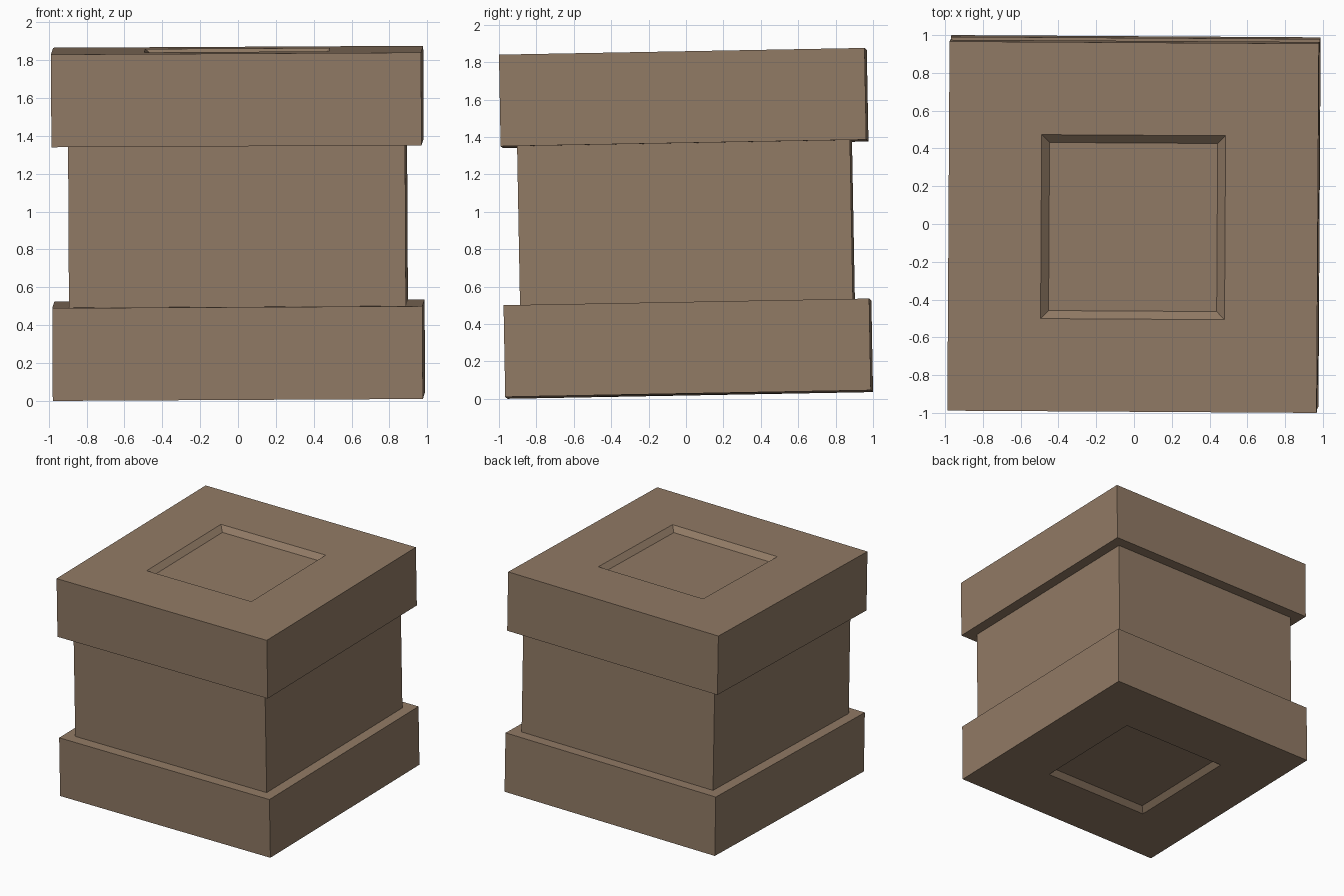
import bpy
import bmesh
from math import radians
from mathutils import Euler, Vector

default = bpy.data.objects.get("Cube")
if default:
    bpy.data.objects.remove(default, do_unlink=True)

# Single warm brown material
COLOUR = (0.283, 0.195, 0.130, 1.0)
brown = bpy.data.materials.new("warm brown")
brown.use_nodes = True
brown.diffuse_color = COLOUR
brown.node_tree.nodes["Principled BSDF"].inputs["Base Color"].default_value = COLOUR

# Main dimensions
SLAB, SHAFT = 0.9775, 0.89          # half widths
BASE_TOP, CAP_BOTTOM, TOP = 0.49, 1.34, 1.83
RIM, FLOOR, DEPTH = 0.487, 0.445, 0.04   # bevelled square recess

# The whole block leans slightly
TILT = Euler((radians(1.05), radians(-0.3), radians(-0.35))).to_matrix()


def square_part(name, profile, close_bottom=False, close_top=False):
    """Sweep a (half width, height) profile round a square."""
    bm = bmesh.new()
    rings = [[bm.verts.new(TILT @ Vector((sx * w, sy * w, z)))
              for sx, sy in ((-1, -1), (1, -1), (1, 1), (-1, 1))]
             for w, z in profile]
    for low, high in zip(rings, rings[1:]):
        for i in range(4):
            j = (i + 1) % 4
            bm.faces.new((low[i], low[j], high[j], high[i]))
    if close_bottom:
        bm.faces.new(rings[0][::-1])
    if close_top:
        bm.faces.new(rings[-1])
    mesh = bpy.data.meshes.new(name)
    bm.to_mesh(mesh)
    bm.free()
    mesh.materials.append(brown)
    obj = bpy.data.objects.new(name, mesh)
    bpy.context.collection.objects.link(obj)
    return obj


parts = [
    # Base slab with a recess underneath and a ledge round the shaft
    square_part("base_slab", [(FLOOR, DEPTH), (RIM, 0), (SLAB, 0),
                              (SLAB, BASE_TOP), (SHAFT, BASE_TOP)], close_bottom=True),
    # Narrower middle
    square_part("shaft", [(SHAFT, BASE_TOP), (SHAFT, CAP_BOTTOM)]),
    # Cap slab with a recess on top
    square_part("cap_slab", [(SHAFT, CAP_BOTTOM), (SLAB, CAP_BOTTOM), (SLAB, TOP),
                             (RIM, TOP), (FLOOR, TOP - DEPTH)], close_top=True),
]

# Centre the leaning block and rest it on the ground
points = [v.co for p in parts for v in p.data.vertices]
low = [min(c[k] for c in points) for k in range(3)]
high = [max(c[k] for c in points) for k in range(3)]
offset = Vector((-(low[0] + high[0]) / 2, -(low[1] + high[1]) / 2, -low[2]))
for part in parts:
    part.location = offset
